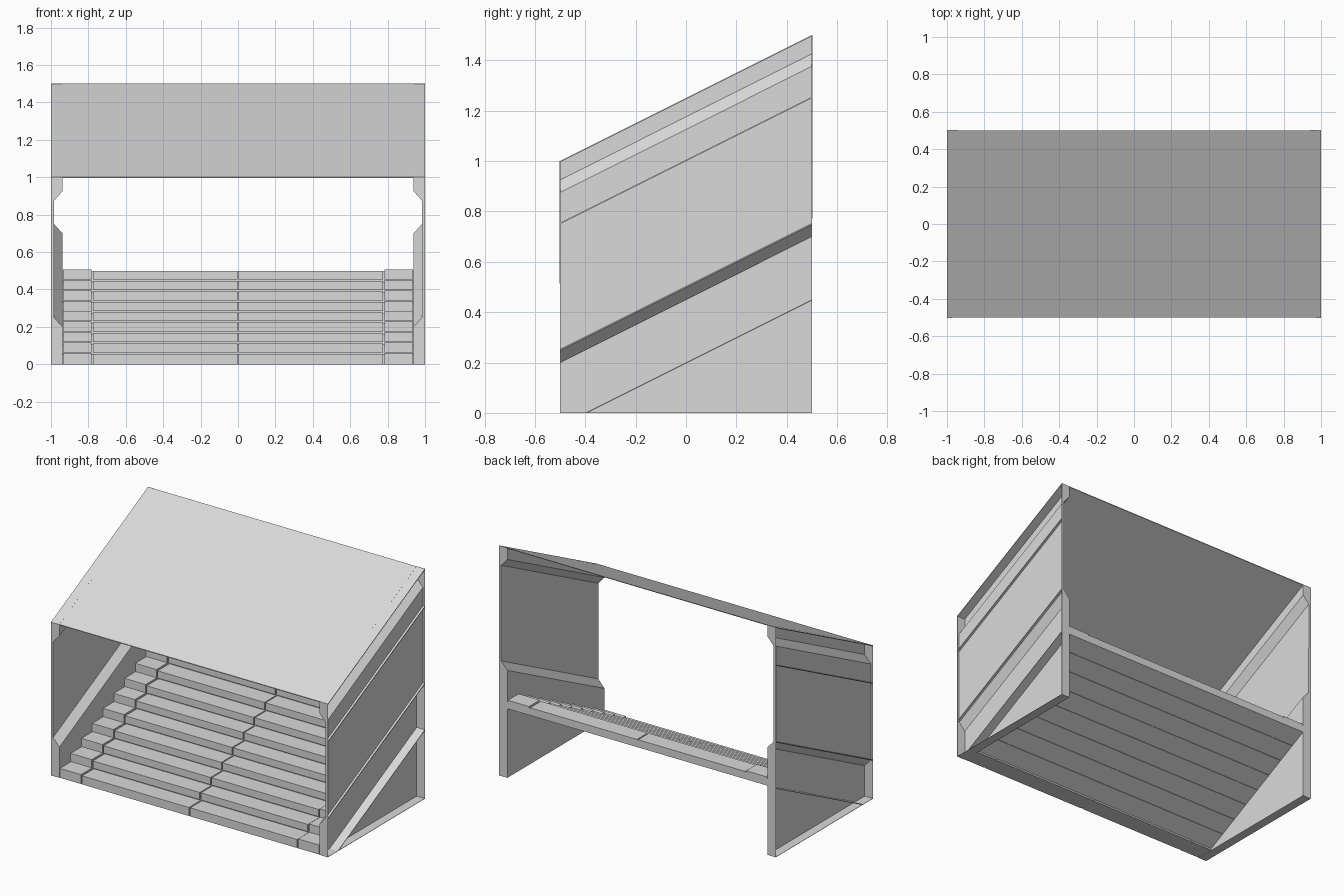
import bpy, bmesh

cube = bpy.data.objects.get("Cube")
if cube:
    bpy.data.objects.remove(cube, do_unlink=True)

grey = bpy.data.materials.new("light_grey")
grey.use_nodes = True
COLOR = (0.7, 0.7, 0.7, 1)
grey.diffuse_color = COLOR
grey.node_tree.nodes["Principled BSDF"].inputs["Base Color"].default_value = COLOR

ROWS = 9
RUN = 1 / ROWS
RISE = RUN / 2
INNER, SKIN = 0.94, 0.985


def lift(y):
    """Height gained along the slope at depth y."""
    return 0.5 * (y + 0.5)


def finish(name, bm):
    bmesh.ops.recalc_face_normals(bm, faces=bm.faces)
    mesh = bpy.data.meshes.new(name)
    bm.to_mesh(mesh)
    bm.free()
    mesh.materials.append(grey)
    obj = bpy.data.objects.new(name, mesh)
    bpy.context.collection.objects.link(obj)
    return obj


def add_prism(bm, outline, x0, x1):
    """Extrude a (y, z) outline along x."""
    a, b = ([bm.verts.new((x, y, z)) for y, z in outline] for x in (x0, x1))
    bm.faces.new(a)
    bm.faces.new(b[::-1])
    for i in range(len(a)):
        j = (i + 1) % len(a)
        bm.faces.new((a[i], b[i], b[j], a[j]))


def prism(name, outline, x0, x1):
    bm = bmesh.new()
    add_prism(bm, outline, x0, x1)
    return finish(name, bm)


def sloped_strip(name, z, thickness, x0, x1):
    """Thin strip following the slope, its top at height z at the front."""
    ends = [(-0.5, z), (0.5, z + 1 * 0.5)]
    return prism(name, ends + [(y, h - thickness) for y, h in ends[::-1]], x0, x1)


# Folded side walls: pressed skin, end flanges and bottom flange
def side_wall(name, side):
    def section(y):
        s = lift(y)
        pts = [(1, 0), (INNER, 0), (INNER, 0.2 + s), (SKIN, 0.25 + s),
               (SKIN, 0.875 + s), (INNER, 0.925 + s), (INNER, 1 + s), (1, 1 + s)]
        return [bm.verts.new((side * x, y, z)) for x, z in pts]

    bm = bmesh.new()
    front, back = section(-0.5), section(0.5)
    for i in range(len(front) - 2):
        bm.faces.new((front[i], front[i + 1], back[i + 1], back[i]))
    bm.faces.new(front)
    bm.faces.new(back)
    wall = finish(name, bm)
    sheet = wall.modifiers.new("sheet", "SOLIDIFY")
    sheet.thickness = 0.003
    sheet.offset = 0


for side, label in ((1, "left"), (-1, "right")):
    side_wall(label + "_wall", side)
    # Sloping ribs on the outside of the wall
    for rib, z in (("upper", 0.755), ("lower", 0.254)):
        sloped_strip(f"{label}_{rib}_rib", z, 0.006, side * SKIN, side * 1.0)
    # Stringer flange level with the underside of the steps
    prism(label + "_stringer", [(-0.4, 0), (0.5, 0.45), (0.5, 0.446), (-0.392, 0)],
          side * INNER, side * 1.0)

# Roof sheet
sloped_strip("roof", 1.0, 0.005, -1, 1)

# Stepped base under the treads
profile = []
for k in range(ROWS):
    y = -0.49 + k * RUN
    profile += [(y, max(0, k * RISE - 0.004)), (y, (k + 1) * RISE - 0.004)]
profile += [(0.5, 0.496), (0.5, 0.45), (-0.4, 0)]
prism("step_base", profile, -INNER, INNER)

# Treads, split into two long benches and a slightly raised end block each side
GAP = 0.004
for label, x0, x1, raised in (("right_end", -INNER, -0.78, 0.006),
                              ("right_bench", -0.78, 0, 0),
                              ("left_bench", 0, 0.78, 0),
                              ("left_end", 0.78, INNER, 0.006)):
    bm = bmesh.new()
    for k in range(ROWS):
        y0 = -0.5 + k * RUN
        y1 = min(y0 + RUN + 0.01, 0.5)
        low = k * RISE + (0.008 if k else 0)
        top = (k + 1) * RISE + raised
        add_prism(bm, [(y0, low), (y1, low), (y1, top), (y0, top)], x0 + GAP, x1 - GAP)
    finish(label + "_treads", bm)
